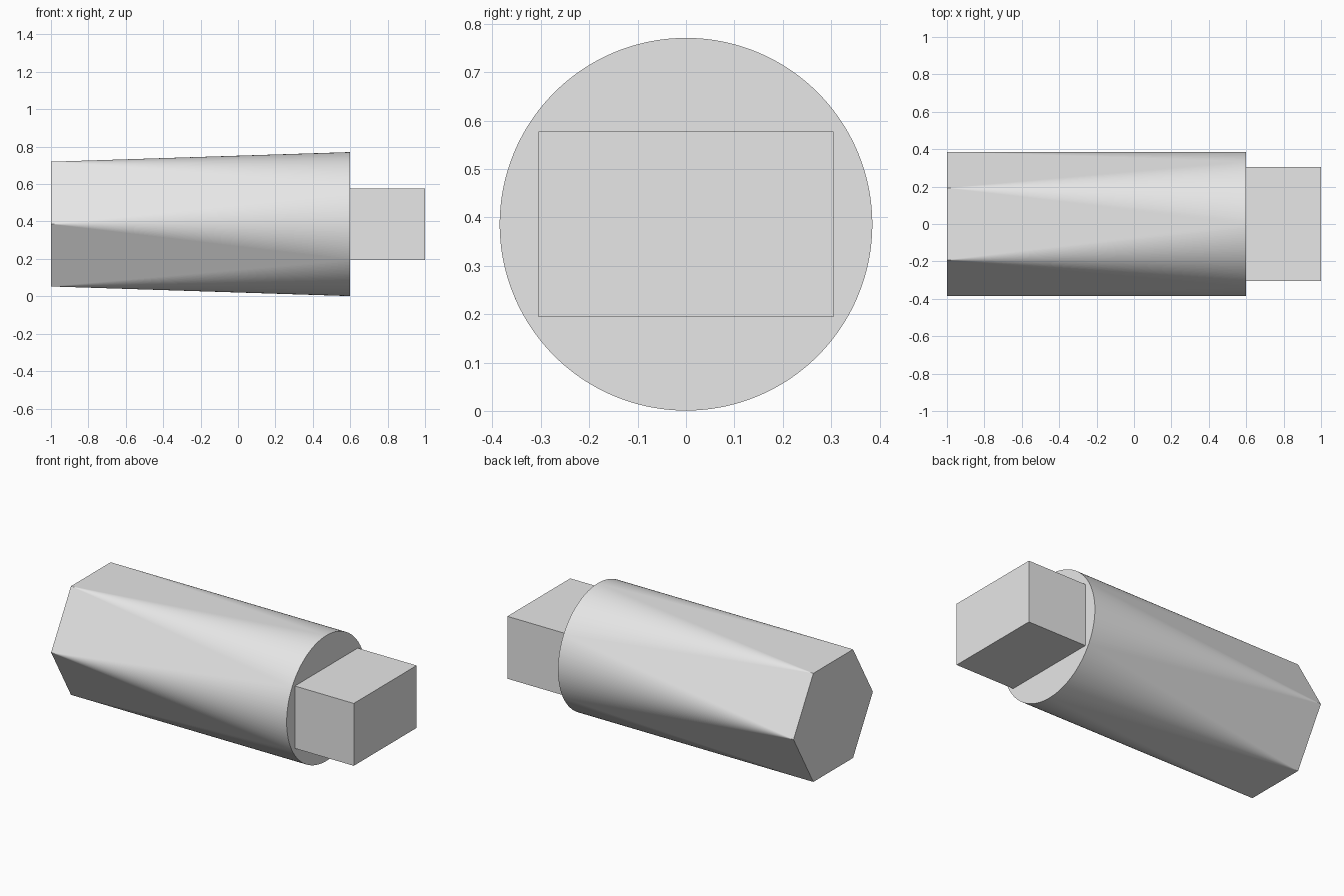
import bpy
import bmesh
from math import cos, sin, radians

cube = bpy.data.objects.get("Cube")
if cube:
    bpy.data.objects.remove(cube, do_unlink=True)

RADIUS = 0.385
CENTRE_Z = 0.386
X_HEX, X_ROUND, X_TIP = -1.0, 0.6, 1.0
SIDES = 6
FAN = 40  # facets blending each hexagon corner into the round end

grey = bpy.data.materials.new("light grey")
grey.use_nodes = True
grey.diffuse_color = (0.8, 0.8, 0.8, 1)
grey.node_tree.nodes["Principled BSDF"].inputs["Base Color"].default_value = grey.diffuse_color


def make_object(name, bm):
    bmesh.ops.recalc_face_normals(bm, faces=bm.faces)
    mesh = bpy.data.meshes.new(name)
    bm.to_mesh(mesh)
    bm.free()
    mesh.materials.append(grey)
    obj = bpy.data.objects.new(name, mesh)
    bpy.context.collection.objects.link(obj)
    return obj


def ring(bm, x, count, start):
    angles = [radians(start + 360 * i / count) for i in range(count)]
    return [bm.verts.new((x, RADIUS * cos(a), CENTRE_Z + RADIUS * sin(a))) for a in angles]


# Body: hexagonal end blending into a round end, with a cone fan at each
# corner and a flat triangle on each side
bm = bmesh.new()
hexagon = ring(bm, X_HEX, SIDES, 0)
circle = ring(bm, X_ROUND, SIDES * FAN, -30)
for k, corner in enumerate(hexagon):
    for i in range(k * FAN, (k + 1) * FAN):
        bm.faces.new((corner, circle[i], circle[(i + 1) % len(circle)]))
    meeting = circle[(k + 1) * FAN % len(circle)]
    bm.faces.new((corner, meeting, hexagon[(k + 1) % SIDES]))
bm.faces.new(hexagon)
bm.faces.new(circle)
make_object("tapered_body", bm)

# Rectangular tang on the round end
bm = bmesh.new()
bmesh.ops.create_cube(bm, size=1)
bmesh.ops.scale(bm, vec=(X_TIP - X_ROUND, 0.61, 0.383), verts=bm.verts)
bmesh.ops.translate(bm, vec=((X_TIP + X_ROUND) / 2, 0, CENTRE_Z), verts=bm.verts)
make_object("rectangular_tang", bm)
